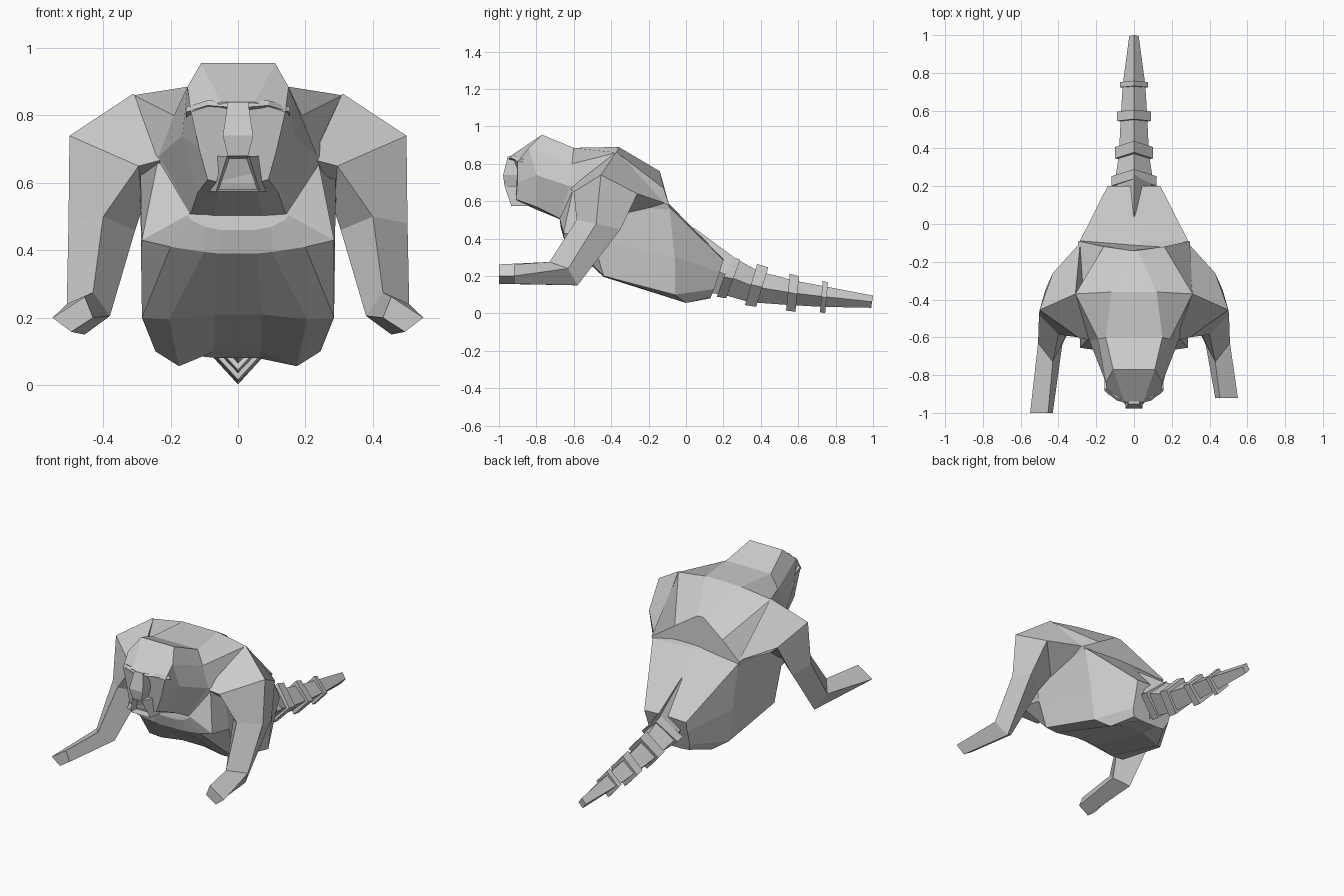
import bpy, bmesh
from mathutils import Vector


def loft(name, rings, inset=None):
    """Skin a list of closed rings, cap both ends, optionally recess the last cap."""
    bm = bmesh.new()
    vs = [[bm.verts.new(p) for p in r] for r in rings]
    n = len(vs[0])
    for a, b in zip(vs, vs[1:]):
        for i in range(n):
            j = (i + 1) % n
            bm.faces.new((a[i], a[j], b[j], b[i]))
    bm.faces.new(vs[0])
    end = bm.faces.new(vs[-1])
    bmesh.ops.recalc_face_normals(bm, faces=bm.faces)
    if inset:
        bmesh.ops.inset_individual(bm, faces=[end], thickness=inset[0])
        bmesh.ops.translate(bm, verts=end.verts, vec=Vector((0, inset[1], 0)))
    me = bpy.data.meshes.new(name)
    bm.to_mesh(me)
    bm.free()
    ob = bpy.data.objects.new(name, me)
    bpy.context.collection.objects.link(ob)
    return ob


def sym(half):
    """Complete a half section by mirroring it across x = 0."""
    return half + [(-x, y, z) for x, y, z in reversed(half)]


# Head, neck and shoulder hump: half sections from face to back
hump = [
    [(.05, -.94, .84), (.14, -.90, .81), (.115, -.90, .70), (.09, -.91, .61), (.05, -.90, .60)],
    [(.11, -.77, .955), (.15, -.84, .885), (.165, -.80, .74), (.12, -.80, .57), (.06, -.80, .555)],
    [(.15, -.60, .885), (.19, -.61, .80), (.235, -.62, .68), (.14, -.68, .51), (.07, -.69, .51)],
    [(.12, -.36, .89), (.31, -.37, .86), (.32, -.40, .68), (.27, -.50, .45), (.07, -.50, .42)],
    [(.02, -.14, .76), (.16, -.12, .67), (.295, -.09, .58), (.26, -.11, .48), (.07, -.11, .40)],
]
loft("head_and_shoulders", [sym(h) for h in hump])

# Chest, belly and rump
belly = [
    [(.10, -.66, .52), (.14, -.675, .512), (.15, -.675, .505), (.14, -.67, .49), (.10, -.67, .47), (.05, -.67, .46)],
    [(.10, -.59, .68), (.235, -.60, .68), (.285, -.655, .43), (.20, -.655, .41), (.10, -.65, .395), (.055, -.65, .39)],
    [(.12, -.45, .70), (.29, -.55, .65), (.288, -.50, .40), (.285, -.44, .20), (.205, -.44, .195), (.07, -.43, .21)],
    [(.03, -.09, .585), (.287, -.09, .57), (.27, -.06, .30), (.245, -.06, .10), (.175, .00, .056), (.07, .00, .10)],
    [(.03, .20, .29), (.14, .20, .285), (.135, .18, .22), (.13, .15, .13), (.11, .13, .085), (.06, .13, .08)],
]
loft("body", [sym(b) for b in belly])

# Arms: four-sided sections (front, outer, rear, inner) from shoulder to hand
arm = [
    [(.22, -.62, .67), (.31, -.37, .865), (.285, -.10, .585), (.20, -.42, .50)],
    [(.295, -.60, .65), (.50, -.455, .74), (.43, -.26, .64), (.285, -.40, .52)],
    [(.40, -.585, .50), (.503, -.48, .48), (.47, -.35, .45), (.305, -.48, .46)],
    [(.43, -.73, .275), (.508, -.63, .24), (.455, -.58, .15), (.38, -.64, .205)],
    [(.455, -.92, .262), (.55, -.92, .20), (.495, -.92, .158), (.43, -.92, .20)],
]
for side, s, reach in (("right", 1, 0), ("left", -1, -.08)):
    rings = [[(s * x, y + (reach if i == 4 else 0), z) for x, y, z in r]
             for i, r in enumerate(arm)]
    loft(side + "_arm", rings)

# Nose bridge running down the face
loft("nose_bridge", [[(-w, -.88, z), (-w, y, z), (w, y, z), (w, -.88, z)]
                     for w, y, z in ((.03, -.953, .84), (.045, -.978, .74), (.03, -.97, .68))])

# Open mouth with a recessed front
loft("mouth", [[(-a, y, .68), (a, y, .68), (b, y + .035, .575), (-b, y + .035, .575)]
               for y, a, b in ((-.86, .08, .085), (-.97, .032, .065))], inset=(.01, .045))

# Brow ridges
for side, s in (("right", 1), ("left", -1)):
    loft(side + "_brow", [[(s * x, y, z + .015), (s * x, y - .015, z), (s * x, y + .06, z - .02)]
                          for x, y, z in ((.03, -.935, .825), (.09, -.92, .83), (.155, -.87, .81))])


def diamond(top, bottom, w):
    """Ridge-topped tail section between two (y, z) points."""
    my, mz = (top[0] + bottom[0]) / 2, (top[1] + bottom[1]) / 2
    return [(0, *top), (w, my, mz), (0, *bottom), (-w, my, mz)]


# Tail core
core = [((.04, .46), (.04, .12), .06), ((.27, .29), (.20, .10), .10),
        ((.39, .225), (.34, .06), .08), ((.58, .175), (.55, .045), .07),
        ((.74, .145), (.73, .035), .06), ((1.0, .095), (.99, .03), .025)]
loft("tail", [diamond(*c) for c in core])

# Tail collars: each a thick tilted diamond plate
collars = [((.265, .295), (.19, .085), .12, .025), ((.41, .255), (.345, .04), .10, .03),
           ((.58, .205), (.56, .012), .09, .025), ((.745, .17), (.73, .004), .075, .014)]
for i, (t, b, w, h) in enumerate(collars):
    ends = []
    for d in (-h, h):
        ends.append(diamond((t[0] + d, t[1] - d * .3), (b[0] + d, b[1] - d * .15), w))
    loft("tail_collar_%d" % (i + 1), ends)
